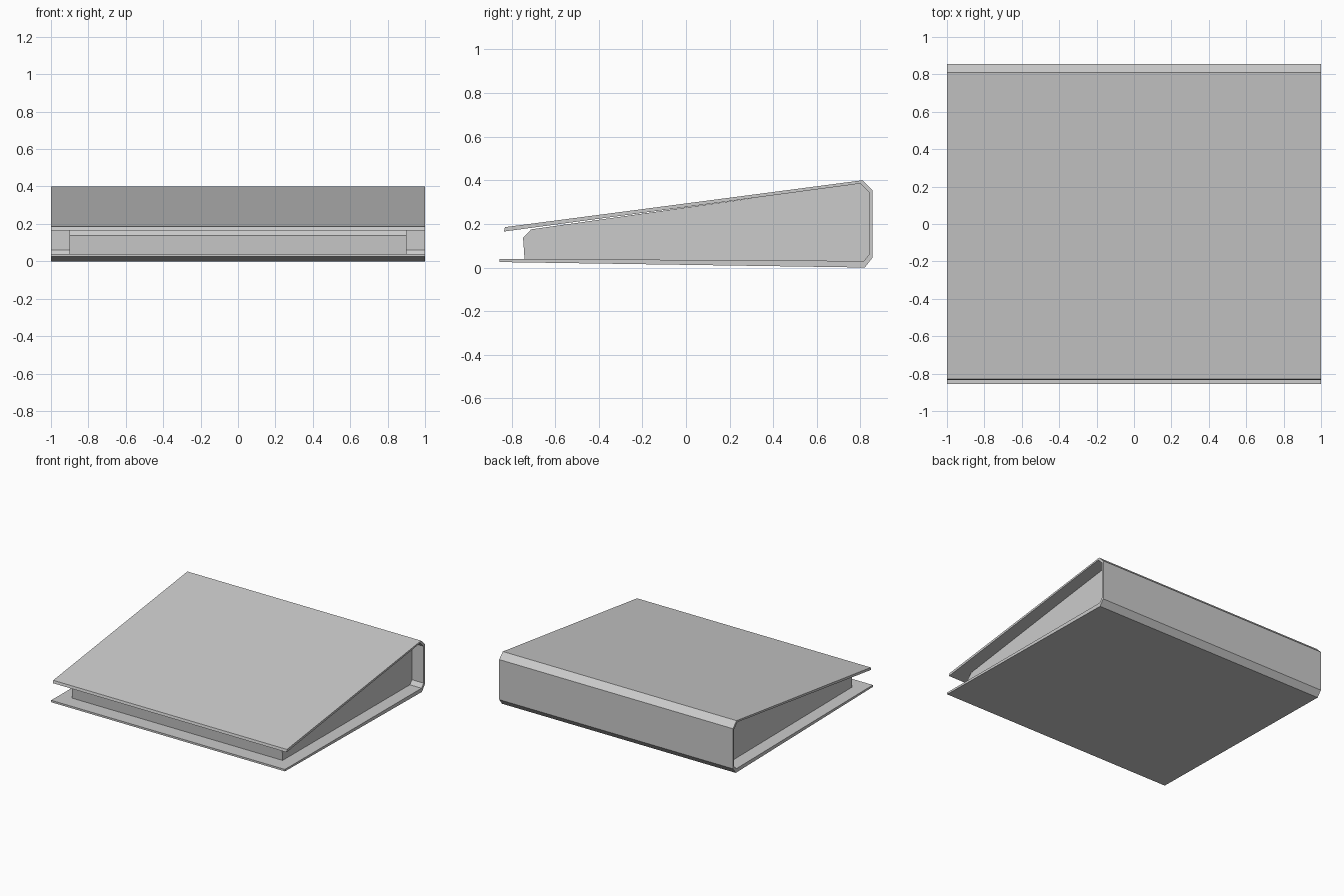
import bpy
import bmesh

cube = bpy.data.objects.get("Cube")
if cube:
    bpy.data.objects.remove(cube, do_unlink=True)


def make_material(name, value):
    mat = bpy.data.materials.new(name)
    mat.use_nodes = True
    colour = (value, value, value, 1)
    mat.diffuse_color = colour
    mat.node_tree.nodes["Principled BSDF"].inputs["Base Color"].default_value = colour
    return mat


def extrude_profile(name, profile, half_width, mat):
    """Sweep a closed (y, z) outline along x, centred on x = 0."""
    bm = bmesh.new()
    face = bm.faces.new([bm.verts.new((-half_width, y, z)) for y, z in profile])
    swept = bmesh.ops.extrude_face_region(bm, geom=[face])
    verts = [g for g in swept["geom"] if isinstance(g, bmesh.types.BMVert)]
    bmesh.ops.translate(bm, verts=verts, vec=(2 * half_width, 0, 0))
    bmesh.ops.recalc_face_normals(bm, faces=bm.faces)
    mesh = bpy.data.meshes.new(name)
    bm.to_mesh(mesh)
    bm.free()
    mesh.materials.append(mat)
    obj = bpy.data.objects.new(name, mesh)
    bpy.context.collection.objects.link(obj)
    return obj


grey = make_material("plain grey", 0.6)

# Folded cover: top board, chamfered spine and bottom board
outer = [(-0.83, 0.185), (0.81, 0.40), (0.855, 0.355),
         (0.855, 0.045), (0.82, 0.0), (-0.855, 0.025)]
inner = [(-0.855, 0.04), (0.815, 0.03), (0.84, 0.06),
         (0.84, 0.345), (0.80, 0.385), (-0.835, 0.165)]
extrude_profile("cover", outer + inner, 1.0, grey)

# Wedge of pages, tucked a little into the cover
pages = [(-0.74, 0.035), (-0.747, 0.137), (-0.71, 0.175), (0.80, 0.388),
         (0.843, 0.345), (0.843, 0.06), (0.815, 0.025)]
extrude_profile("pages", pages, 0.9, grey)
